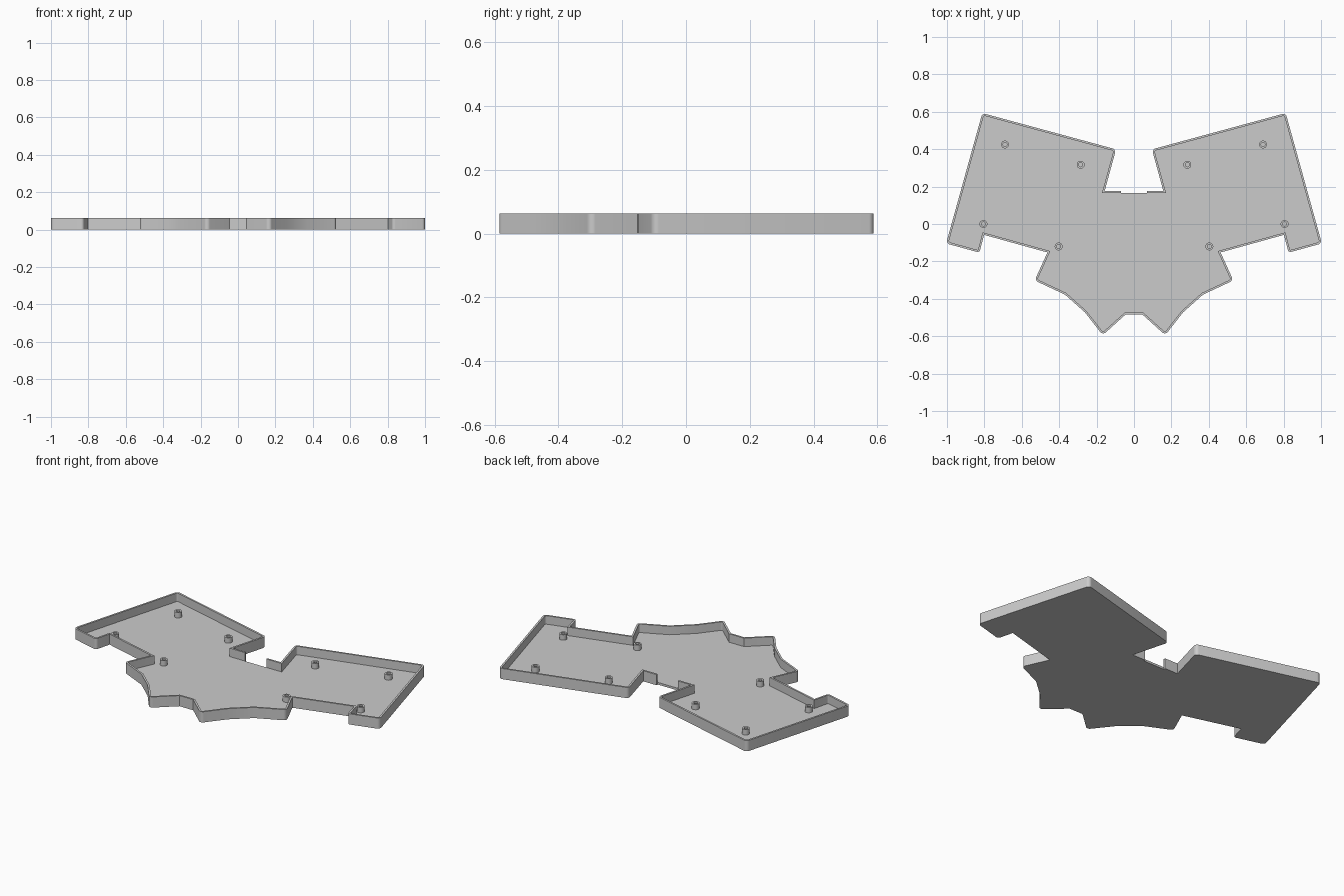
import bpy, bmesh, math
from mathutils import Vector

cube = bpy.data.objects.get("Cube")
if cube:
    bpy.data.objects.remove(cube, do_unlink=True)

HEIGHT, FLOOR, WALL, POST_TOP = 0.063, 0.013, 0.011, 0.045

grey = bpy.data.materials.new("plain_grey")
grey.use_nodes = True
colour = (0.6, 0.6, 0.6, 1)
grey.diffuse_color = colour
grey.node_tree.nodes["Principled BSDF"].inputs["Base Color"].default_value = colour


def finish(bm, name):
    bmesh.ops.recalc_face_normals(bm, faces=bm.faces[:])
    mesh = bpy.data.meshes.new(name)
    bm.to_mesh(mesh)
    bm.free()
    mesh.materials.append(grey)
    obj = bpy.data.objects.new(name, mesh)
    bpy.context.collection.objects.link(obj)
    bpy.ops.object.select_all(action='DESELECT')
    obj.select_set(True)
    bpy.context.view_layer.objects.active = obj
    bpy.ops.object.shade_smooth_by_angle(angle=math.radians(25))
    return obj


def round_corner(a, b, c, r, steps=6):
    """Points of an arc of radius r that replaces corner b."""
    u, v = (a - b).normalized(), (c - b).normalized()
    half_angle = math.acos(u.dot(v)) / 2
    centre = b + (u + v).normalized() * (r / math.sin(half_angle))
    reach = r / math.tan(half_angle)
    p, q = b + u * reach - centre, b + v * reach - centre
    return [centre + p.lerp(q, i / steps).normalized() * r for i in range(steps + 1)]


def offset(path, d):
    """Open path moved sideways by d, to the right of travel."""
    out = []
    for i, p in enumerate(path):
        dirs = []
        if i > 0:
            dirs.append((p - path[i - 1]).normalized())
        if i < len(path) - 1:
            dirs.append((path[i + 1] - p).normalized())
        n = [Vector((t.y, -t.x)) for t in dirs]
        m = (n[0] + n[-1]).normalized()
        out.append(p + m * (d / m.dot(n[0])))
    return out


# Half outline, from the notch opening round to the front; (x, y, corner radius)
half = [(0.07, 0.176, 0), (0.157, 0.176, 0), (0.096, 0.399, 0.02),
        (0.811, 0.593, 0.02), (1.0045, -0.104, 0.02), (0.826, -0.153, 0.015),
        (0.802, -0.058, 0), (0.463, -0.152, 0), (0.531, -0.302, 0.02),
        (0.37, -0.377, 0), (0.262, -0.473, 0), (0.167, -0.594, 0.02),
        (0.045, -0.484, 0)]
corners = half + [(-x, y, r) for x, y, r in reversed(half)]
outer = []
for i, (x, y, r) in enumerate(corners):
    p = Vector((x, y))
    if r:
        outer += round_corner(Vector(corners[i - 1][:2]), p, Vector(corners[i + 1][:2]), r)
    else:
        outer.append(p)
inner = offset(outer, WALL)

# Tray: floor, wall round the rim, open at the notch
bm = bmesh.new()


def ring(points, z):
    return [bm.verts.new((p.x, p.y, z)) for p in points]


out_low, out_top = ring(outer, 0), ring(outer, HEIGHT)
in_low, in_top = ring(inner, FLOOR), ring(inner, HEIGHT)
lip = ring([inner[0], inner[-1]], 0)
for i in range(len(outer) - 1):
    for a, b in ((out_low, out_top), (out_top, in_top), (in_top, in_low)):
        bm.faces.new((a[i], a[i + 1], b[i + 1], b[i]))
bm.faces.new(in_low)
bm.faces.new(out_low + [lip[1], lip[0]])
bm.faces.new((lip[0], lip[1], in_low[-1], in_low[0]))
for k in (0, 1):
    e = -k
    bm.faces.new((out_low[e], out_top[e], in_top[e], in_low[e], lip[k]))
finish(bm, "tray")

# Hollow screw posts
for side, label in ((1, "left"), (-1, "right")):
    for n, (x, y) in enumerate([(0.69, 0.425), (0.285, 0.317), (0.805, 0.0), (0.403, -0.12)]):
        bm = bmesh.new()
        profile = [(0.021, FLOOR), (0.021, POST_TOP), (0.011, POST_TOP), (0.011, FLOOR)]
        verts = [bm.verts.new((r, 0, z)) for r, z in profile]
        edges = [bm.edges.new((verts[i], verts[i + 1])) for i in range(3)]
        bmesh.ops.spin(bm, geom=verts + edges, axis=(0, 0, 1), cent=(0, 0, 0),
                       angle=math.tau, steps=24, use_merge=True)
        bmesh.ops.remove_doubles(bm, verts=bm.verts[:], dist=0.0001)
        post = finish(bm, f"{label}_post_{n + 1}")
        post.location = (side * x, y, 0)
